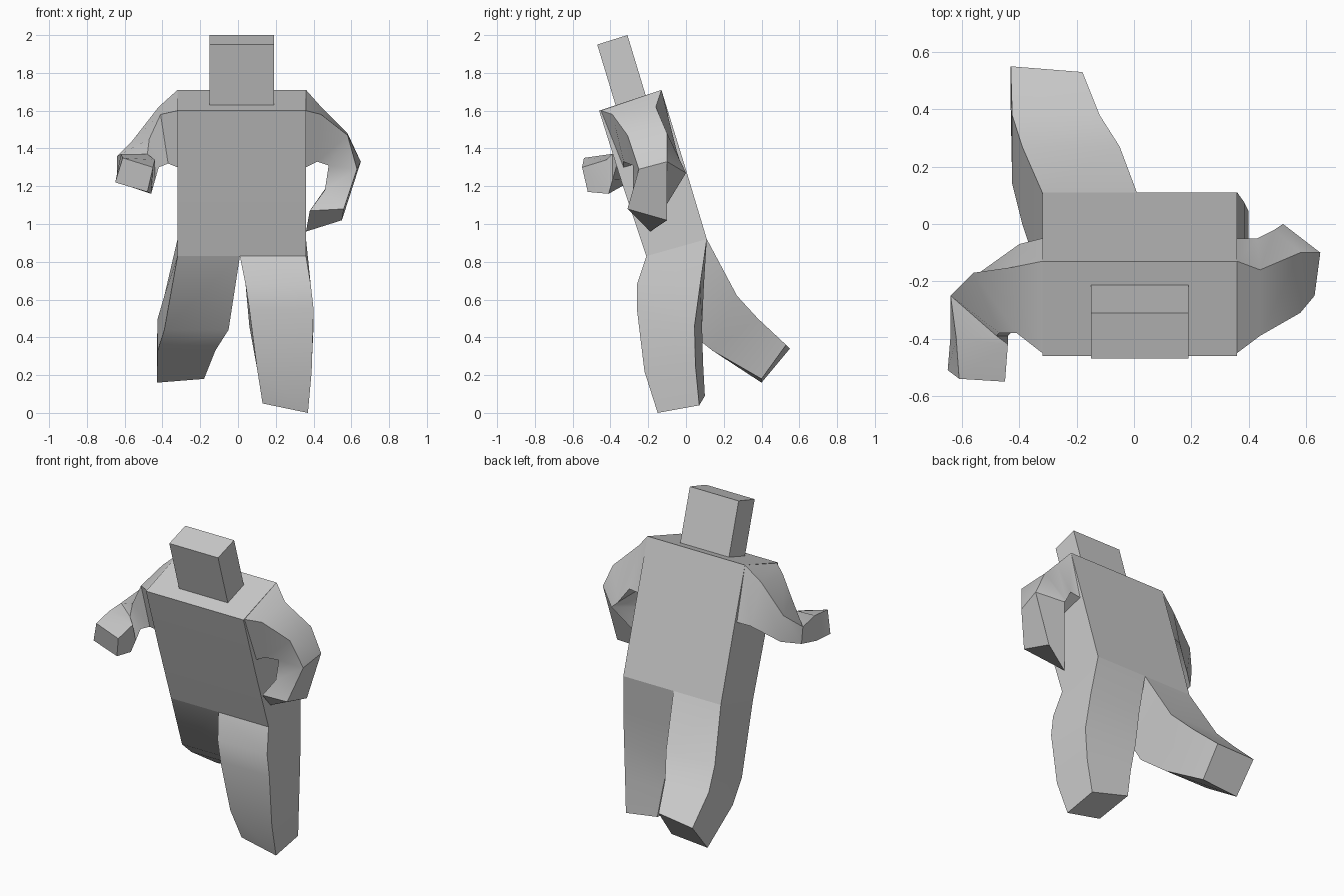
import bpy, bmesh, math
from mathutils import Vector

if "Cube" in bpy.data.objects:
    bpy.data.objects.remove(bpy.data.objects["Cube"])


def loft(name, rings, cap_start=False, cap_end=True):
    """Skin a chain of equal-sided rings into one smooth-by-angle object."""
    bm = bmesh.new()
    vs = [[bm.verts.new(Vector(p)) for p in r] for r in rings]
    n = len(vs[0])
    for a, b in zip(vs, vs[1:]):
        for i in range(n):
            j = (i + 1) % n
            bm.faces.new((a[i], a[j], b[j], b[i]))
    if cap_start:
        bm.faces.new(vs[0])
    if cap_end:
        bm.faces.new(vs[-1])
    bmesh.ops.recalc_face_normals(bm, faces=bm.faces)
    me = bpy.data.meshes.new(name)
    bm.to_mesh(me)
    bm.free()
    ob = bpy.data.objects.new(name, me)
    bpy.context.collection.objects.link(ob)
    bpy.ops.object.select_all(action='DESELECT')
    ob.select_set(True)
    bpy.context.view_layer.objects.active = ob
    bpy.ops.object.shade_smooth_by_angle(angle=math.radians(35))
    return ob


def section(xo, xi, front, back, dy=0, dz=0):
    """Four-sided section: outer and inner x, front and back (y, z), inner-side shift."""
    (yf, zf), (yb, zb) = front, back
    return [(xo, yf, zf), (xo, yb, zb), (xi, yb + dy, zb + dz), (xi, yf, zf + dz)]


# Forward-leaning torso
loft("torso", [
    section(-.32, .36, (-.46, 1.6), (-.13, 1.71)),
    section(-.32, .36, (-.34, 1.22), (-.01, 1.32)),
    section(-.32, .36, (-.21, .83), (.11, .92)),
], cap_start=True, cap_end=False)

# Head block tilted with the torso
loft("head", [
    section(-.15, .19, (-.37, 1.62), (-.21, 1.67)),
    section(-.15, .19, (-.47, 1.95), (-.31, 2.0)),
], cap_start=True)

# Standing leg
loft("standing_leg", [
    section(.36, .01, (-.21, .83), (.11, .92)),
    section(.385, .04, (-.26, .68), (.075, .68), .02),
    section(.40, .06, (-.26, .55), (.045, .46), .04),
    section(.39, .10, (-.22, .22), (.05, .25), .04, .02),
    section(.37, .13, (-.15, .0), (.07, .04), .03, .05),
])

# Leg swung backward
loft("trailing_leg", [
    section(-.32, .01, (-.21, .83), (.11, .92)),
    section(-.39, -.05, (.0, .44), (.27, .62)),
    section(-.425, -.12, (.14, .33), (.38, .5)),
    section(-.43, -.18, (.40, .16), (.55, .34), -.02, .02),
])

# Arm bent with hand on hip; corners: front top, back top, back under, front under
loft("hip_arm", [
    [(.36, -.45, 1.6), (.36, -.13, 1.71), (.36, -.05, 1.38), (.36, -.33, 1.3)],
    [(.44, -.39, 1.58), (.44, -.16, 1.62), (.43, -.05, 1.39), (.42, -.33, 1.33)],
    [(.58, -.31, 1.47), (.58, -.1, 1.48), (.49, -.02, 1.3), (.48, -.28, 1.31)],
    [(.63, -.25, 1.29), (.65, -.1, 1.33), (.52, -.0, 1.27), (.46, -.28, 1.18)],
    [(.56, -.31, 1.08), (.55, -.1, 1.02), (.36, -.19, .96), (.38, -.3, 1.07)],
])

# Arm bent forward at the elbow
loft("forward_arm", [
    [(-.32, -.45, 1.6), (-.32, -.13, 1.71), (-.32, -.05, 1.38), (-.32, -.33, 1.3)],
    [(-.41, -.38, 1.58), (-.42, -.15, 1.62), (-.40, -.07, 1.37), (-.37, -.35, 1.32)],
    [(-.47, -.38, 1.45), (-.56, -.17, 1.44), (-.54, -.17, 1.27), (-.42, -.37, 1.3)],
    [(-.48, -.39, 1.37), (-.64, -.25, 1.36), (-.63, -.25, 1.25), (-.44, -.39, 1.23)],
    [(-.44, -.42, 1.34), (-.62, -.4, 1.37), (-.64, -.39, 1.22), (-.46, -.41, 1.16)],
    [(-.45, -.55, 1.3), (-.61, -.54, 1.35), (-.65, -.51, 1.22), (-.48, -.52, 1.17)],
])
